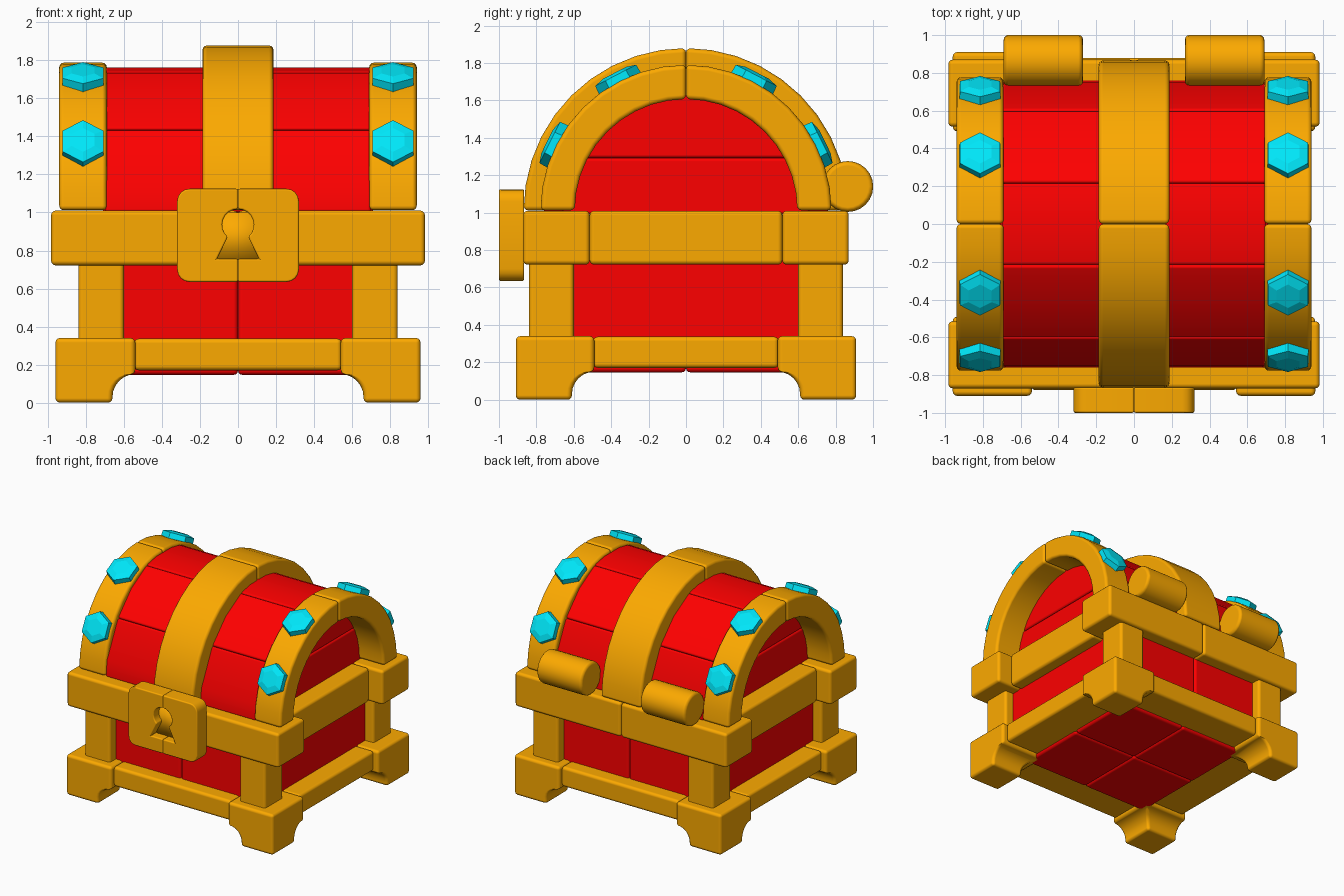
import bpy, bmesh, math
from math import sin, cos, radians, pi

if "Cube" in bpy.data.objects:
    bpy.data.objects.remove(bpy.data.objects["Cube"])


def material(name, rgb):
    m = bpy.data.materials.new(name)
    m.diffuse_color = (*rgb, 1)
    m.use_nodes = True
    m.node_tree.nodes["Principled BSDF"].inputs["Base Color"].default_value = m.diffuse_color
    return m


GOLD = material("gold", (0.98, 0.40, 0.0))
RED = material("red", (1.0, 0.0, 0.0))
CYAN = material("cyan", (0.0, 0.80, 0.95))
X2 = [(1, 1), (-1, 1)]
Y2 = [(1, 1), (1, -1)]
ALL4 = [(1, 1), (-1, 1), (1, -1), (-1, -1)]


def loft(name, rings, mat, bevel=0.024, copies=((1, 1),), smooth=True):
    """Bridge equal-length rings, cap the ends; one object per mirrored copy."""
    n = len(rings[0])
    for sx, sy in copies:
        bm = bmesh.new()
        vs = [[bm.verts.new((x * sx, y * sy, z)) for x, y, z in r] for r in rings]
        for a, b in zip(vs, vs[1:]):
            for i in range(n):
                j = (i + 1) % n
                bm.faces.new((a[i], a[j], b[j], b[i]))
        bm.faces.new(vs[0])
        bm.faces.new(vs[-1])
        bmesh.ops.recalc_face_normals(bm, faces=bm.faces)
        for f in bm.faces:
            f.smooth = smooth
        me = bpy.data.meshes.new(name)
        bm.to_mesh(me)
        bm.free()
        me.materials.append(mat)
        ob = bpy.data.objects.new(name, me)
        bpy.context.collection.objects.link(ob)
        if bevel:
            mod = ob.modifiers.new("bevel", 'BEVEL')
            mod.width = bevel
            mod.segments = 3
            mod.limit_method = 'ANGLE'
            mod.angle_limit = radians(35)
            mod.harden_normals = True


def prism(name, axis, pts, a, b, mat, **kw):
    """Extrude a 2D outline along x (pts are y,z) or y (pts are x,z)."""
    put = (lambda p, t: (t, p[0], p[1])) if axis == 'x' else (lambda p, t: (p[0], t, p[1]))
    loft(name, [[put(p, t) for p in pts] for t in (a, b)], mat, **kw)


def box(name, x, y, z, mat, **kw):
    prism(name, 'x', [(y[0], z[0]), (y[1], z[0]), (y[1], z[1]), (y[0], z[1])], x[0], x[1], mat, **kw)


def arc(cy, cz, r, a0, a1, n):
    return [(cy + r * cos(radians(a0 + (a1 - a0) * i / n)),
             cz + r * sin(radians(a0 + (a1 - a0) * i / n))) for i in range(n + 1)]


# Corner feet: square sections narrowing along a concave curve
sections = [(0, 0.12)] + [(0.03 + 0.12 * sin(i * pi / 12), 0.12 * cos(i * pi / 12)) for i in range(7)] + [(0.34, 0)]
loft("corner_foot", [[(0.54 + d, 0.49 + d, z), (0.96, 0.49 + d, z), (0.96, 0.91, z), (0.54 + d, 0.91, z)]
                     for z, d in sections], GOLD, copies=ALL4)

# Bottom rails
box("bottom_rail_long", (-0.545, 0.545), (0.58, 0.88), (0.17, 0.337), GOLD, copies=Y2)
box("bottom_rail_side", (0.58, 0.92), (-0.495, 0.495), (0.17, 0.337), GOLD, copies=X2)

# Red body and floor panels
box("body_half", (0, 0.76), (-0.76, 0.76), (0.2, 0.8), RED, copies=X2)
box("floor_panel", (0, 0.61), (0, 0.61), (0.146, 0.26), RED, copies=ALL4)

# Corner posts
box("corner_post", (0.6, 0.84), (0.6, 0.84), (0.3, 0.76), GOLD, copies=ALL4)

# Middle rim
box("rim_long", (0, 0.983), (0.515, 0.87), (0.722, 1.01), GOLD, copies=ALL4)
box("rim_side", (0.58, 0.86), (-0.515, 0.515), (0.722, 1.01), GOLD, copies=X2)


# Lid planks along the faceted barrel
def shrink(p):
    return (p[0] * 0.85, 1.0 + (p[1] - 1.0) * 0.85)


plank_ends = [((0.762, 1.0), (0.752, 1.14), (0.605, 1.44)),
              ((0.605, 1.44), (0.43, 1.62), (0.22, 1.74))]
for p in plank_ends:
    prism("lid_plank", 'x', list(p) + [shrink(q) for q in reversed(p)], -0.7, 0.7, RED, bevel=0.018, copies=Y2)
prism("lid_plank_top", 'x', [(0.22, 1.74), (0.1, 1.763), (-0.1, 1.763), (-0.22, 1.74), (-0.19, 1.62), (0.19, 1.62)],
      -0.7, 0.7, RED, bevel=0.018)

# Lid end boards seen inside the arches
box("lid_end_lower", (-0.71, 0.71), (-0.66, 0.66), (0.99, 1.292), RED, bevel=0.018)
prism("lid_end_upper", 'x', [(-0.62, 1.292), (0.62, 1.292), (0.5, 1.46), (0.2, 1.66), (-0.2, 1.66), (-0.5, 1.46)],
      -0.71, 0.71, RED, bevel=0.018)

# Lid arches at the ends and the wide centre strap, each in two halves
C = 1.012


def half_arch(r_out, r_in):
    return arc(0, C, r_out, 0, 90, 10) + arc(0, C, r_in, 90, 0, 10)


prism("lid_end_arch", 'x', half_arch(0.778, 0.595), 0.69, 0.94, GOLD, copies=ALL4)
prism("lid_centre_strap", 'x', half_arch(0.868, 0.66), -0.187, 0.187, GOLD, copies=Y2)

# Hexagonal gems set along the end arches, with a shallow bevelled face
for ang in (26.5, 62.5):
    a = radians(ang)
    rings = []
    for h, r in ((0.745, 0.127), (0.814, 0.123), (0.829, 0.07)):
        ring = []
        for k in range(6):
            u, t = r * sin(k * pi / 3), r * cos(k * pi / 3)
            ring.append((0.815 + u, h * cos(a) - t * sin(a), C + h * sin(a) + t * cos(a)))
        rings.append(ring)
    loft("gem", rings, CYAN, bevel=0, copies=ALL4, smooth=False)

# Lock plate: two rounded halves with a keyhole notch and a recessed back
plate = ([(0, 0.635)] + arc(0.255, 0.7, 0.065, -90, 0, 4) + arc(0.255, 1.06, 0.065, 0, 90, 4)
         + [(0, 1.125)] + arc(0, 0.935, 0.083, 90, -50, 8) + [(0.11, 0.757), (0, 0.757)])
prism("lock_plate", 'y', plate, -1.0, -0.865, GOLD, bevel=0.01, copies=X2)
box("lock_back", (-0.2, 0.2), (-0.93, -0.86), (0.74, 1.0), GOLD, bevel=0)

# Hinge barrels at the back
prism("hinge_barrel", 'x', arc(0.865, 1.14, 0.136, 0, 345, 23), 0.27, 0.69, GOLD, bevel=0.025, copies=X2)
